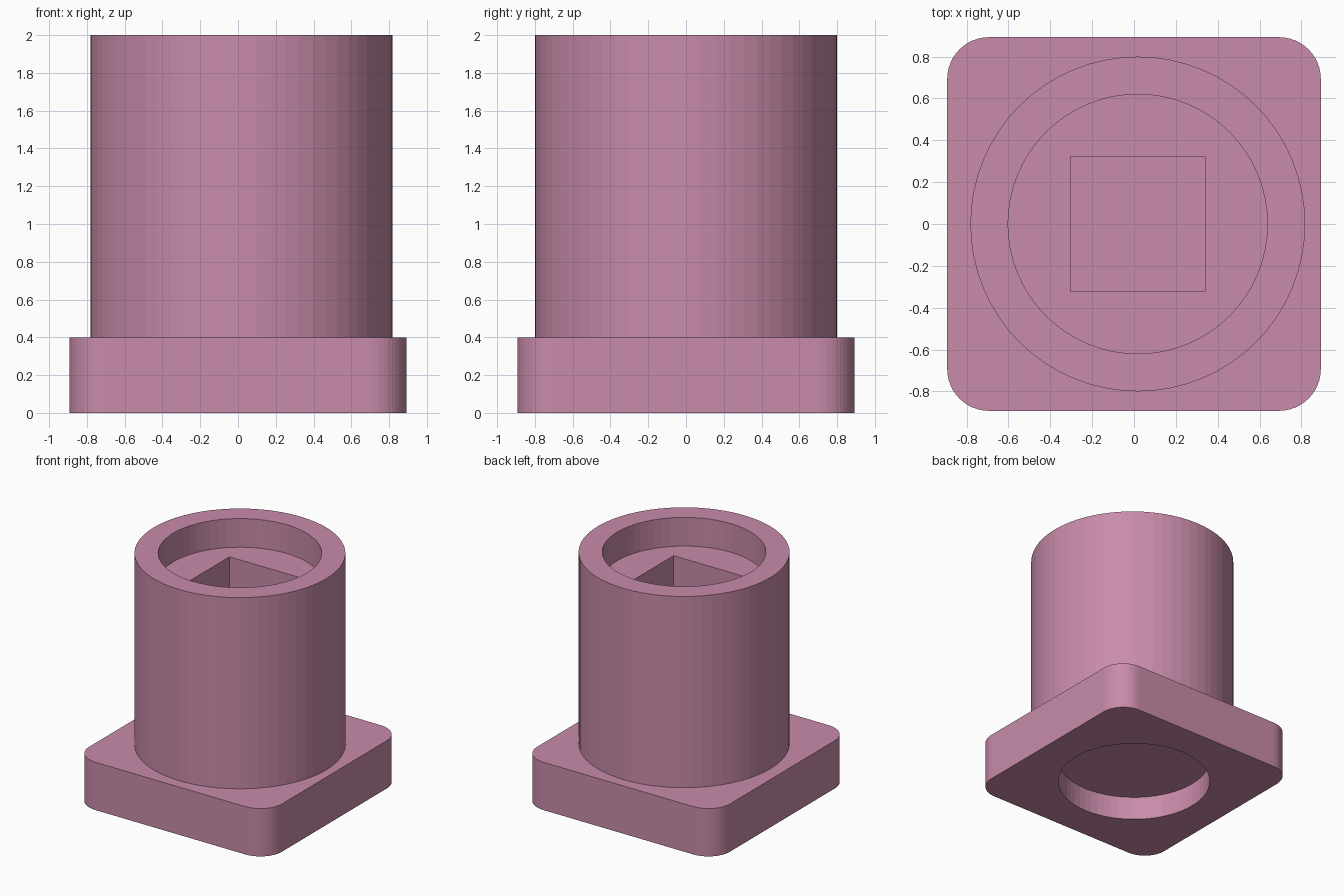
import bpy
import bmesh
from math import sin, cos, pi

cube = bpy.data.objects.get("Cube")
if cube:
    bpy.data.objects.remove(cube, do_unlink=True)

AXIS_X = 0.018   # the column sits slightly off the base centre
HALF = 0.893
CORNER = 0.2
BASE_TOP = 0.4


def prism(name, outline, z0, z1):
    """Extrude a closed 2D outline from z0 to z1."""
    bm = bmesh.new()
    face = bm.faces.new([bm.verts.new((x, y, z0)) for x, y in outline])
    top = bmesh.ops.extrude_face_region(bm, geom=[face])["geom"]
    verts = [v for v in top if isinstance(v, bmesh.types.BMVert)]
    bmesh.ops.translate(bm, vec=(0, 0, z1 - z0), verts=verts)
    bmesh.ops.recalc_face_normals(bm, faces=bm.faces)
    mesh = bpy.data.meshes.new(name)
    bm.to_mesh(mesh)
    bm.free()
    obj = bpy.data.objects.new(name, mesh)
    bpy.context.collection.objects.link(obj)
    return obj


def circle(radius, cx=0.0, sides=64):
    return [(cx + radius * cos(2 * pi * i / sides), radius * sin(2 * pi * i / sides))
            for i in range(sides)]


def rounded_square(half, radius, steps=12):
    points = []
    inner = half - radius
    for quarter, (sx, sy) in enumerate([(1, 1), (-1, 1), (-1, -1), (1, -1)]):
        for i in range(steps + 1):
            a = (quarter + i / steps) * pi / 2
            points.append((sx * inner + radius * cos(a), sy * inner + radius * sin(a)))
    return points


def square(half, cx):
    return [(cx + sx * half, sy * half) for sx, sy in [(1, 1), (-1, 1), (-1, -1), (1, -1)]]


def combine(target, tool, operation):
    """Apply a boolean with the tool, then discard the tool."""
    mod = target.modifiers.new(tool.name, "BOOLEAN")
    mod.object = tool
    mod.operation = operation
    mod.solver = "EXACT"
    bpy.context.view_layer.objects.active = target
    bpy.ops.object.modifier_apply(modifier=mod.name)
    bpy.data.objects.remove(tool, do_unlink=True)


# Rounded base plate with the round column rising from it
body = prism("base_and_column", rounded_square(HALF, CORNER), 0, BASE_TOP)
combine(body, prism("column", circle(0.8, AXIS_X), 0.3, 2), "UNION")

# Round recess in the top, square socket below it, round recess underneath
combine(body, prism("top_recess", circle(0.62, AXIS_X), 1.76, 2.1), "DIFFERENCE")
combine(body, prism("square_socket", square(0.322, AXIS_X), BASE_TOP, 1.9), "DIFFERENCE")
combine(body, prism("bottom_recess", circle(0.6), -0.1, 0.2), "DIFFERENCE")

# Dusty pink finish
pink = bpy.data.materials.new("dusty_pink")
pink.use_nodes = True
colour = (0.58, 0.26, 0.40, 1)
pink.diffuse_color = colour
pink.node_tree.nodes["Principled BSDF"].inputs["Base Color"].default_value = colour
body.data.materials.clear()
body.data.materials.append(pink)
